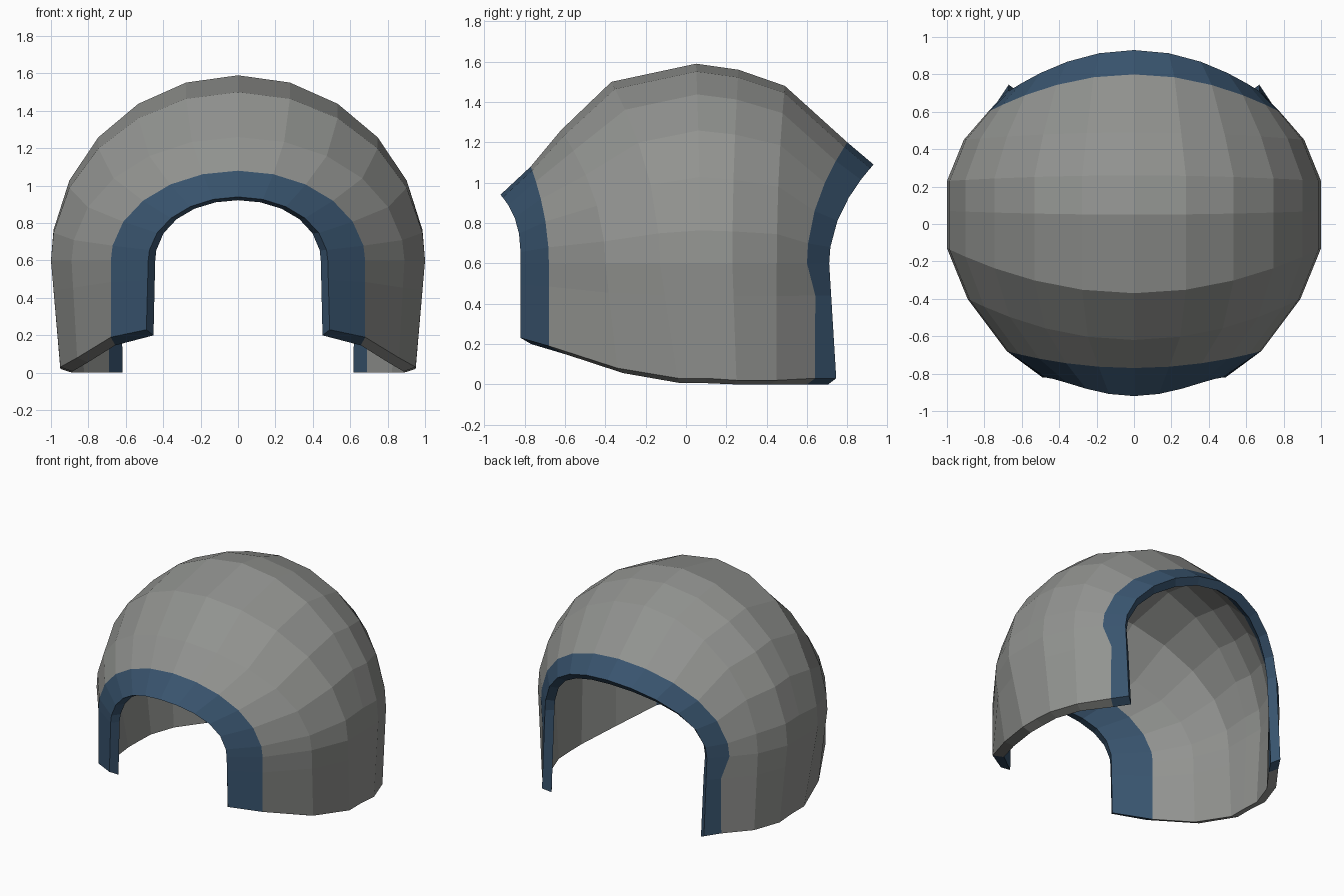
import bpy, bmesh, math
from mathutils import Vector

if "Cube" in bpy.data.objects:
    bpy.data.objects.remove(bpy.data.objects["Cube"])


def material(name, rgb):
    m = bpy.data.materials.new(name)
    m.diffuse_color = (*rgb, 1)
    m.use_nodes = True
    m.node_tree.nodes["Principled BSDF"].inputs["Base Color"].default_value = m.diffuse_color
    return m


grey = material("grey shell", (0.287, 0.293, 0.28))
blue = material("blue trim", (0.04, 0.088, 0.155))

SPRING = 0.6   # height where the straight sides become the dome
WALL = 0.065   # shell thickness
ANGLES = [0] + [math.radians(9.5 + 16.1 * i) for i in range(6)]

# Arches from front rim to back rim:
# base (x, y, z), spring (x, y), crown (y, z), bulge of y up the side, flare power
arches = [
    ((0.49, -0.82, 0.23), (0.48, -0.82), (-0.92, 0.94), 0, 3),
    ((0.68, -0.68, 0.19), (0.68, -0.68), (-0.77, 1.08), 0, 2),
    ((0.86, -0.34, 0.08), (0.89, -0.40), (-0.62, 1.26), 0, 2),
    ((0.95, -0.04, 0.03), (1.00, -0.13), (-0.37, 1.50), 0, 2),
    ((0.95, 0.10, 0.03), (1.00, 0.07), (0.05, 1.59), 0, 2),
    ((0.95, 0.25, 0.02), (1.00, 0.23), (0.26, 1.56), 0, 2),
    ((0.88, 0.45, 0.02), (0.91, 0.45), (0.49, 1.48), 0, 2),
    ((0.74, 0.64, 0.03), (0.78, 0.60), (0.80, 1.20), 0.03, 2),
    ((0.67, 0.745, 0.03), (0.67, 0.71), (0.93, 1.09), 0, 2),
]


def half_arch(base, spring, crown, bulge, power):
    """Points from the base up the side and round to the crown."""
    sx, sy = spring
    cy, cz = crown
    base = Vector(base)
    mid = base.lerp(Vector((sx, sy, SPRING)), 0.72)
    mid.y += bulge
    mid.x -= bulge
    pts = [base, mid]
    for t in ANGLES:
        s = math.sin(t)
        pts.append(Vector((sx * math.cos(t), sy + (cy - sy) * s ** power,
                           SPRING + (cz - SPRING) * s)))
    pts[-1].x = 0
    return pts


# Outer skin: loft across mirrored arches, first and last strips are trim
bm = bmesh.new()
outer = []
for a in arches:
    right = half_arch(*a)
    left = [Vector((-p.x, p.y, p.z)) for p in reversed(right[:-1])]
    outer.append([bm.verts.new(p) for p in right + left])
R, C = len(outer), len(outer[0])


def skin(rows, flip):
    for j in range(R - 1):
        for i in range(C - 1):
            q = [rows[j][i], rows[j + 1][i], rows[j + 1][i + 1], rows[j][i + 1]]
            f = bm.faces.new(q[::-1] if flip else q)
            f.material_index = 1 if j in (0, R - 2) else 0


skin(outer, False)
bm.normal_update()

# Inner skin: offset inward, with a slightly wider front trim band
inner_co = [[v.co - v.normal * WALL for v in row] for row in outer]
inner_co[1] = [p.lerp(q, 0.15) for p, q in zip(inner_co[1], inner_co[2])]
for p in inner_co[0]:                     # front rim slants back at the crown
    rise = max(0, (p.z - SPRING) / 0.3)
    p.z += 0.03 * rise
    p.y += 0.02 * rise
for row in inner_co:                      # chamfered lower edge
    for k in (0, -1):
        row[k].z = max(0.0, row[k].z - 0.03)
inner = [[bm.verts.new(p) for p in row] for row in inner_co]
skin(inner, True)


# Rim walls joining the two skins
def rim(a, b, mats):
    for i in range(len(a) - 1):
        f = bm.faces.new((a[i], a[i + 1], b[i + 1], b[i]))
        f.material_index = mats[i]


rim(outer[0], inner[0], [1] * (C - 1))
rim(outer[-1], inner[-1], [1] * (C - 1))
base_mats = [1] + [0] * (R - 3) + [1]
for k in (0, -1):
    rim([r[k] for r in outer], [r[k] for r in inner], base_mats)
bmesh.ops.recalc_face_normals(bm, faces=bm.faces)

mesh = bpy.data.meshes.new("dome_shell")
bm.to_mesh(mesh)
bm.free()
mesh.materials.append(grey)
mesh.materials.append(blue)
shell = bpy.data.objects.new("dome_shell", mesh)
bpy.context.collection.objects.link(shell)
